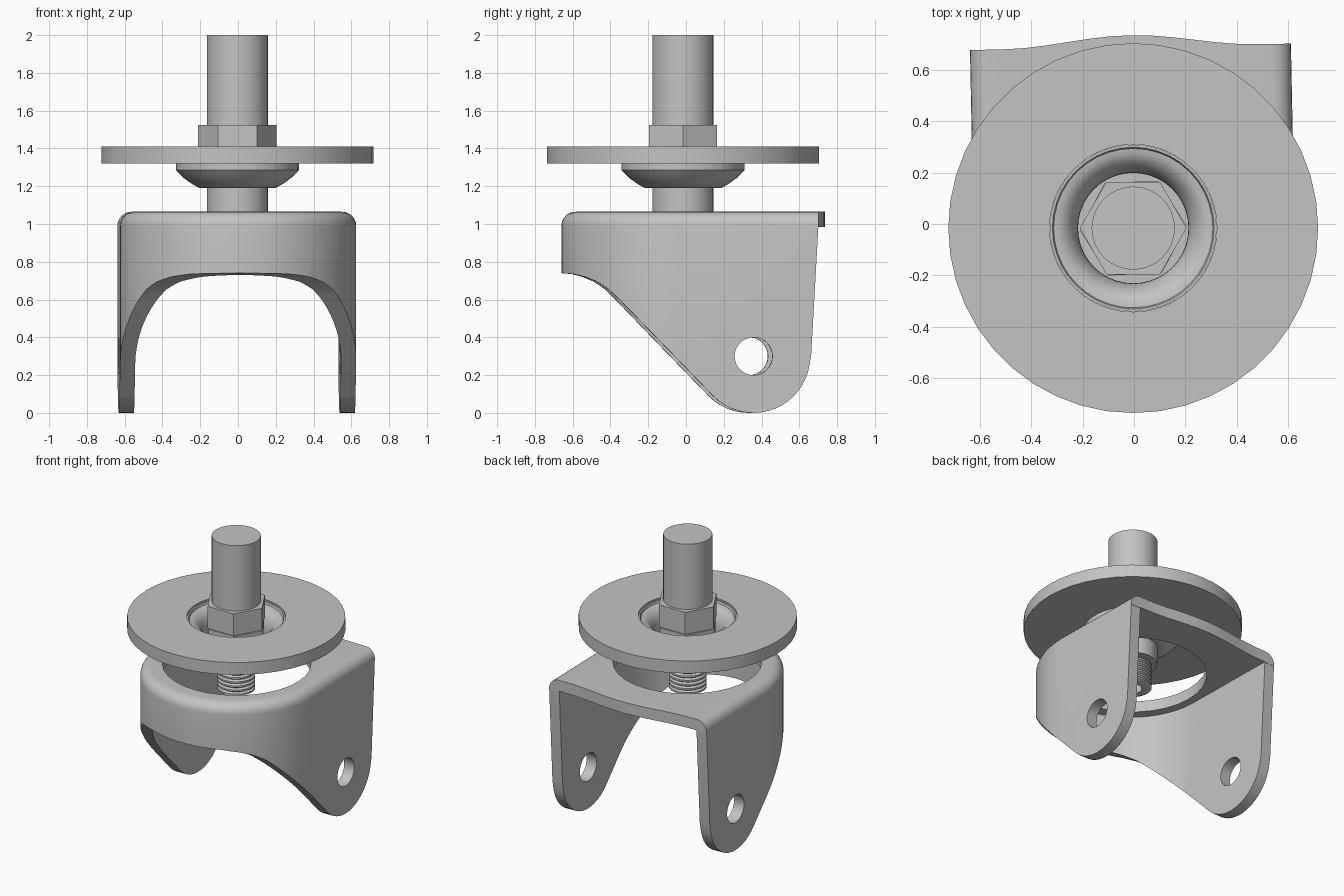
import bpy, bmesh
from math import sin, cos, pi, radians
from mathutils import Matrix

if "Cube" in bpy.data.objects:
    bpy.data.objects.remove(bpy.data.objects["Cube"])

steel = bpy.data.materials.new("grey_steel")
steel.use_nodes = True
GREY = (0.55, 0.55, 0.55, 1)
steel.diffuse_color = GREY
steel.node_tree.nodes["Principled BSDF"].inputs["Base Color"].default_value = GREY

AXIS = (-0.003, -0.016)      # centre of the swivel


def finish(name, bm):
    bmesh.ops.recalc_face_normals(bm, faces=bm.faces)
    mesh = bpy.data.meshes.new(name)
    bm.to_mesh(mesh)
    bm.free()
    mesh.materials.append(steel)
    obj = bpy.data.objects.new(name, mesh)
    bpy.context.collection.objects.link(obj)
    return obj


def activate(obj):
    bpy.ops.object.select_all(action='DESELECT')
    obj.select_set(True)
    bpy.context.view_layer.objects.active = obj


def smooth(obj, angle=32):
    activate(obj)
    bpy.ops.object.shade_smooth_by_angle(angle=radians(angle))


def prism(points, vector):
    """Extrude a closed outline of 3D points along a vector."""
    bm = bmesh.new()
    face = bm.faces.new([bm.verts.new(p) for p in points])
    ext = bmesh.ops.extrude_face_region(bm, geom=[face])
    bmesh.ops.translate(bm, vec=vector, verts=[v for v in ext["geom"] if isinstance(v, bmesh.types.BMVert)])
    return bm


def lathe(name, profile, steps=40, closed=False, angle=32):
    """Spin an (r, z) profile round the swivel axis."""
    bm = bmesh.new()
    verts = [bm.verts.new((r, 0, z)) for r, z in profile]
    edges = [bm.edges.new(p) for p in zip(verts, verts[1:])]
    if closed:
        edges.append(bm.edges.new((verts[-1], verts[0])))
    bmesh.ops.spin(bm, geom=verts + edges, axis=(0, 0, 1), cent=(0, 0, 0),
                   angle=2 * pi, steps=steps)
    bmesh.ops.remove_doubles(bm, verts=bm.verts, dist=0.0001)
    bmesh.ops.translate(bm, vec=(*AXIS, 0), verts=bm.verts)
    obj = finish(name, bm)
    smooth(obj, angle)
    return obj


def cylinder(name, radius, z0, z1, sides=32):
    return lathe(name, [(0, z0), (radius, z0), (radius, z1), (0, z1)], sides)


def boolean(obj, cutter, operation):
    mod = obj.modifiers.new("cut", 'BOOLEAN')
    mod.object, mod.operation, mod.solver = cutter, operation, 'EXACT'
    activate(obj)
    bpy.ops.object.modifier_apply(modifier=mod.name)
    bpy.data.objects.remove(cutter)


# Fork: rounded plan with a bulged back edge
TOP, WALL, WIDTH, FRONT, BACK = 1.065, 0.08, 0.625, -0.035, 0.69


def plan(radius, back, z):
    arc = [pi + pi * i / 40 for i in range(41)]
    pts = [(radius * cos(a), FRONT + radius * sin(a), z) for a in arc]
    return pts + [(x, y, z) for x, y in back(radius)]


def bulged(r):
    bulge = [(0.5 - i / 12, BACK + 0.0225 * (1 - cos(2 * pi * i / 12))) for i in range(13)]
    return [(r, BACK)] + bulge + [(-r, BACK)]


bm = prism(plan(WIDTH, bulged, -0.2), (0, 0, TOP + 0.2))
rim = [e for e in bm.edges if all(v.co.z > 1 for v in e.verts)
       and min(v.co.y for v in e.verts) < BACK - 0.01]
bmesh.ops.bevel(bm, geom=rim, offset=0.075, offset_type='OFFSET', segments=6,
                profile=0.5, affect='EDGES')
fork = finish("fork", bm)

# Hollow the inside, leaving the walls and the top plate
boolean(fork, finish("cavity", prism(plan(WIDTH - WALL, lambda r: [(r, 1), (-r, 1)], -0.4),
                                     (0, 0, TOP - WALL + 0.4))), 'DIFFERENCE')

# Trim the sides to the leg silhouette
EYE_Y, EYE_Z = 0.345, 0.3
side = [(-0.8, 1.2), (-0.8, 0.74), (-0.66, 0.74), (-0.6, 0.735), (-0.54, 0.72),
        (-0.48, 0.695), (-0.42, 0.655), (-0.36, 0.597)]
side += [(EYE_Y + 0.3 * cos(a), EYE_Z + 0.3 * sin(a))
         for a in (radians(225 + 7.5 * i) for i in range(18))]
side += [(0.65, 0.3), (0.688, 0.98), (0.85, 0.98), (0.85, 1.2)]
boolean(fork, finish("silhouette", prism([(-1, y, z) for y, z in side], (2, 0, 0))), 'INTERSECT')

# Axle holes and the round opening in the top plate
circle = [2 * pi * i / 32 for i in range(32)]
boolean(fork, finish("axle_cut", prism([(-1, EYE_Y + 0.1 * cos(a), EYE_Z + 0.1 * sin(a)) for a in circle],
                                       (2, 0, 0))), 'DIFFERENCE')
boolean(fork, finish("opening_cut", prism([(0.49 * cos(a), -0.015 + 0.49 * sin(a), 0.9) for a in circle],
                                          (0, 0, 0.4))), 'DIFFERENCE')
fork.data.transform(Matrix.Rotation(radians(1.15), 4, 'Z'))
smooth(fork)

# Round mounting plate
lathe("mounting_plate", [(0.326, 1.32), (0.72, 1.32), (0.72, 1.41), (0.326, 1.41)], 44, True)

# Bearing cup: dished below, flared mouth above
cup = [(0.19, 1.19), (0.205, 1.192), (0.245, 1.215), (0.29, 1.248), (0.325, 1.285),
       (0.325, 1.4), (0.315, 1.4), (0.31, 1.385)]
cup += [(0.31 - 0.095 * sin(a), 1.25 + 0.135 * cos(a)) for a in (pi / 2 * i / 8 for i in range(1, 9))]
cup += [(0.215, 1.21), (0.1, 1.21), (0.1, 1.19)]
lathe("bearing_cup", cup, 40, True)

# Stem and collar
cylinder("stem", 0.162, 1.3, 2)
cylinder("collar", 0.162, 1.065, 1.25)

# Two stacked hexagon nuts, slightly out of line
for name, z0, z1, turn in (("upper_nut", 1.365, 1.525, 0), ("lower_nut", 1.2, 1.36, 2.5)):
    ring = [radians(60 * i + turn) for i in range(6)]
    finish(name, prism([(AXIS[0] + 0.208 * cos(a), AXIS[1] + 0.208 * sin(a), z0) for a in ring],
                       (0, 0, z1 - z0)))

# Threaded end with a socket in its underside
thread = [(0, 0.95), (0.06, 0.95), (0.06, 0.88), (0.105, 0.88)]
for i in range(6):
    z = 0.89 + 0.03 * i
    thread += [(0.125, z), (0.125, z + 0.012), (0.108, z + 0.02)]
thread += [(0.108, 1.1), (0, 1.1)]
lathe("threaded_end", thread, 28)
